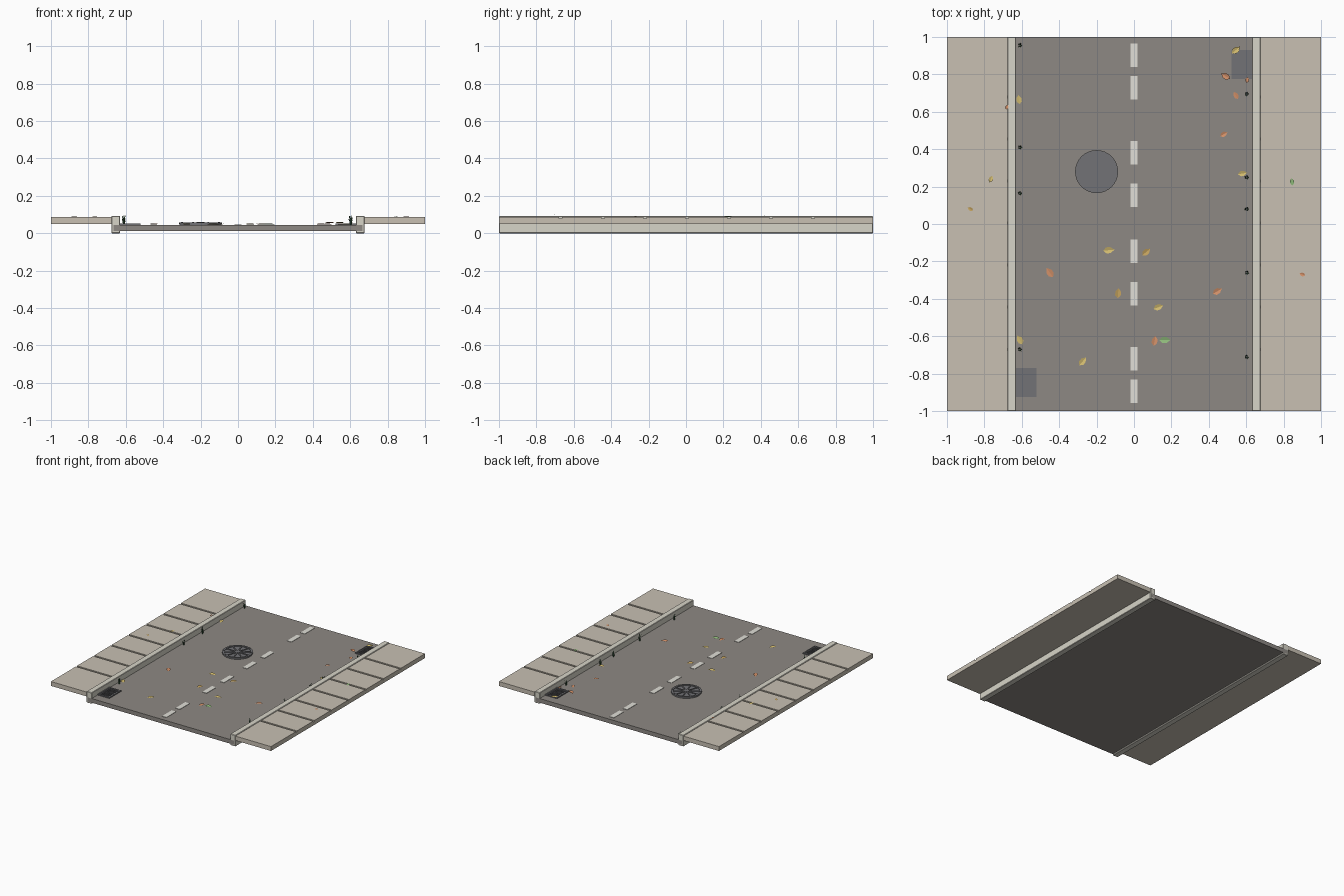
import bpy, bmesh, math, random
from mathutils import Vector, Matrix

if "Cube" in bpy.data.objects:
    bpy.data.objects.remove(bpy.data.objects["Cube"])

random.seed(4)


def material(name, r, g, b):
    m = bpy.data.materials.new(name)
    m.diffuse_color = (r, g, b, 1)
    m.use_nodes = True
    m.node_tree.nodes["Principled BSDF"].inputs["Base Color"].default_value = m.diffuse_color
    return m


ASPHALT = material("asphalt", 0.27, 0.25, 0.23)
PAVING = material("paving", 0.58, 0.53, 0.45)
KERB = material("kerb_stone", 0.68, 0.66, 0.58)
PAINT = material("road_paint", 0.75, 0.74, 0.68)
IRON = material("iron", 0.17, 0.17, 0.18)
WEED = material("weed_green", 0.04, 0.11, 0.05)
LEAF = {
    "yellow": material("leaf_yellow", 0.65, 0.5, 0.16),
    "orange": material("leaf_orange", 0.65, 0.28, 0.14),
    "ochre": material("leaf_ochre", 0.55, 0.36, 0.11),
    "green": material("leaf_green", 0.28, 0.5, 0.2),
}


def add_box(bm, x0, x1, y0, y1, z0, z1):
    size = Matrix.Diagonal((abs(x1 - x0), abs(y1 - y0), abs(z1 - z0), 1))
    mid = Matrix.Translation(((x0 + x1) / 2, (y0 + y1) / 2, (z0 + z1) / 2))
    bmesh.ops.create_cube(bm, size=1, matrix=mid @ size)


def add_disc(bm, cx, cy, r, z0, z1, sides=32):
    bmesh.ops.create_cone(bm, cap_ends=True, segments=sides, radius1=r, radius2=r,
                          depth=z1 - z0, matrix=Matrix.Translation((cx, cy, (z0 + z1) / 2)))


def finish(bm, name, mat):
    bmesh.ops.recalc_face_normals(bm, faces=bm.faces)
    me = bpy.data.meshes.new(name)
    bm.to_mesh(me)
    bm.free()
    me.materials.append(mat)
    ob = bpy.data.objects.new(name, me)
    bpy.context.collection.objects.link(ob)
    return ob


# Road bed
ROAD_Z = 0.045
bm = bmesh.new()
add_box(bm, -0.665, 0.665, -1, 1, 0.011, ROAD_Z)
finish(bm, "road", ASPHALT)

# Kerbs and sidewalks on both sides
joints = [-0.67 + 0.225 * i for i in range(7)]
edges = [-1] + joints + [1]
for side, s in (("left", -1), ("right", 1)):
    bm = bmesh.new()
    add_box(bm, s * 0.63, s * 0.677, -1, 1, 0, 0.092)
    kerb = finish(bm, side + "_kerb", KERB)
    bev = kerb.modifiers.new("bevel", 'BEVEL')
    bev.width, bev.segments = 0.003, 1

    bm = bmesh.new()
    add_box(bm, s * 0.677, s * 1.0, -1, 1, 0.05, 0.078)
    finish(bm, side + "_sidewalk_base", PAVING)
    bm = bmesh.new()
    for a, b in zip(edges, edges[1:]):
        add_box(bm, s * 0.677, s * 1.0, a if a == -1 else a + 0.008,
                b if b == 1 else b - 0.008, 0.078, 0.086)
    finish(bm, side + "_sidewalk_slabs", PAVING)

# Centre line dashes in pairs
bm = bmesh.new()
for y in (0.902, 0.728, 0.38, 0.153, -0.146, -0.373, -0.72, -0.895):
    add_box(bm, -0.02, 0.02, y - 0.063, y + 0.063, ROAD_Z - 0.002, ROAD_Z + 0.003)
finish(bm, "centre_dashes", PAINT)

# Manhole cover: plate, raised rim, hub, spokes and bolts
MX, MY = -0.2, 0.28
bm = bmesh.new()
add_disc(bm, MX, MY, 0.113, ROAD_Z - 0.003, 0.052)
add_disc(bm, MX, MY, 0.022, 0.05, 0.059, 16)
N = 32
rings = []
for r, z in ((0.115, 0.05), (0.115, 0.058), (0.099, 0.058), (0.099, 0.05)):
    rings.append([bm.verts.new((MX + r * math.cos(i * math.tau / N),
                                MY + r * math.sin(i * math.tau / N), z)) for i in range(N)])
for k in range(4):
    p, q = rings[k], rings[(k + 1) % 4]
    for i in range(N):
        j = (i + 1) % N
        bm.faces.new((p[i], p[j], q[j], q[i]))
for i in range(10):
    a = i * math.tau / 10
    m = (Matrix.Translation((MX, MY, 0.0535)) @ Matrix.Rotation(a, 4, 'Z')
         @ Matrix.Translation((0.06, 0, 0)) @ Matrix.Diagonal((0.08, 0.009, 0.007, 1)))
    bmesh.ops.create_cube(bm, size=1, matrix=m)
for i in range(8):
    a = (i + 0.5) * math.tau / 8
    add_disc(bm, MX + 0.107 * math.cos(a), MY + 0.107 * math.sin(a), 0.005, 0.057, 0.061, 8)
finish(bm, "manhole_cover", IRON)


# Gutter drain grates: dark pan, frame and lengthwise bars
def grate(name, x0, x1, y0, y1):
    bm = bmesh.new()
    t, top = 0.009, 0.053
    add_box(bm, x0, x1, y0, y1, ROAD_Z - 0.003, ROAD_Z + 0.001)
    for a, b in ((x0, x0 + t), (x1 - t, x1)):
        add_box(bm, a, b, y0, y1, ROAD_Z, top)
    for a, b in ((y0, y0 + t), (y1 - t, y1)):
        add_box(bm, x0 + t, x1 - t, a, b, ROAD_Z, top)
    for i in range(1, 7):
        x = x0 + (x1 - x0) * i / 7
        add_box(bm, x - 0.0035, x + 0.0035, y0 + t, y1 - t, ROAD_Z, top - 0.001)
    finish(bm, name, IRON)


grate("left_drain_grate", -0.63, -0.522, -0.925, -0.77)
grate("right_drain_grate", 0.522, 0.63, 0.775, 0.93)

# Weeds growing along the gutters
spots = [(-0.61, y) for y in (0.955, 0.41, 0.165, -0.67)]
spots += [(0.603, y) for y in (0.695, 0.25, 0.08, -0.26, -0.71)]
bm = bmesh.new()
for x, y in spots:
    for k in range(5):
        a = k * math.tau / 5 + random.uniform(-0.4, 0.4)
        h = random.uniform(0.03, 0.058)
        out = Vector((math.cos(a), math.sin(a), 0))
        wide = Vector((-out.y, out.x, 0)) * 0.004
        base = Vector((x, y, ROAD_Z - 0.002)) + out * 0.003
        mid = base + out * 0.004 + Vector((0, 0, h * 0.6))
        tip = bm.verts.new(base + out * 0.01 + Vector((0, 0, h)))
        b0, b1 = bm.verts.new(base - wide), bm.verts.new(base + wide)
        m0, m1 = bm.verts.new(mid - wide * 0.8), bm.verts.new(mid + wide * 0.8)
        bm.faces.new((b0, b1, m1, m0))
        bm.faces.new((m0, m1, tip))
finish(bm, "gutter_weeds", WEED)

# Fallen leaves: position, heading in degrees and scale, grouped by colour
leaves = {
    "yellow": [(0.545, 0.93, 40, 1), (0.58, 0.27, 10, .9), (-0.135, -0.14, 5, 1.1),
               (0.13, -0.445, 20, 1), (-0.275, -0.735, 50, 1), (-0.61, -0.62, 120, 1),
               (-0.615, 0.665, 100, .9), (-0.765, 0.24, 70, .7)],
    "orange": [(0.49, 0.79, 150, 1), (0.545, 0.687, 120, .8), (0.605, 0.77, 80, .6),
               (0.48, 0.48, 30, .8), (0.9, -0.27, 160, .6), (0.445, -0.36, 30, 1),
               (-0.45, -0.26, 125, 1.1), (0.11, -0.625, 80, 1), (-0.68, 0.625, 70, .5)],
    "ochre": [(0.065, -0.15, 40, 1), (-0.085, -0.37, 85, 1), (-0.875, 0.08, 150, .6)],
    "green": [(0.165, -0.62, 0, 1.1), (0.845, 0.225, 100, .7)],
}
outline = ((-0.027, 0), (-0.012, -0.015), (0.008, -0.015), (0.028, 0), (0.008, 0.015), (-0.012, 0.015))
for colour, places in leaves.items():
    bm = bmesh.new()
    for x, y, deg, s in places:
        z = 0.088 if abs(x) > 0.68 else 0.094 if abs(x) > 0.63 else 0.055 if y > 0.75 else 0.048
        m = (Matrix.Translation((x, y, z)) @ Matrix.Rotation(math.radians(deg), 4, 'Z')
             @ Matrix.Scale(s, 4))
        v = [bm.verts.new(m @ Vector((px, py, abs(py) * 0.3))) for px, py in outline]
        bm.faces.new((v[0], v[1], v[2], v[3]))
        bm.faces.new((v[0], v[3], v[4], v[5]))
    finish(bm, colour + "_leaves", LEAF[colour])
